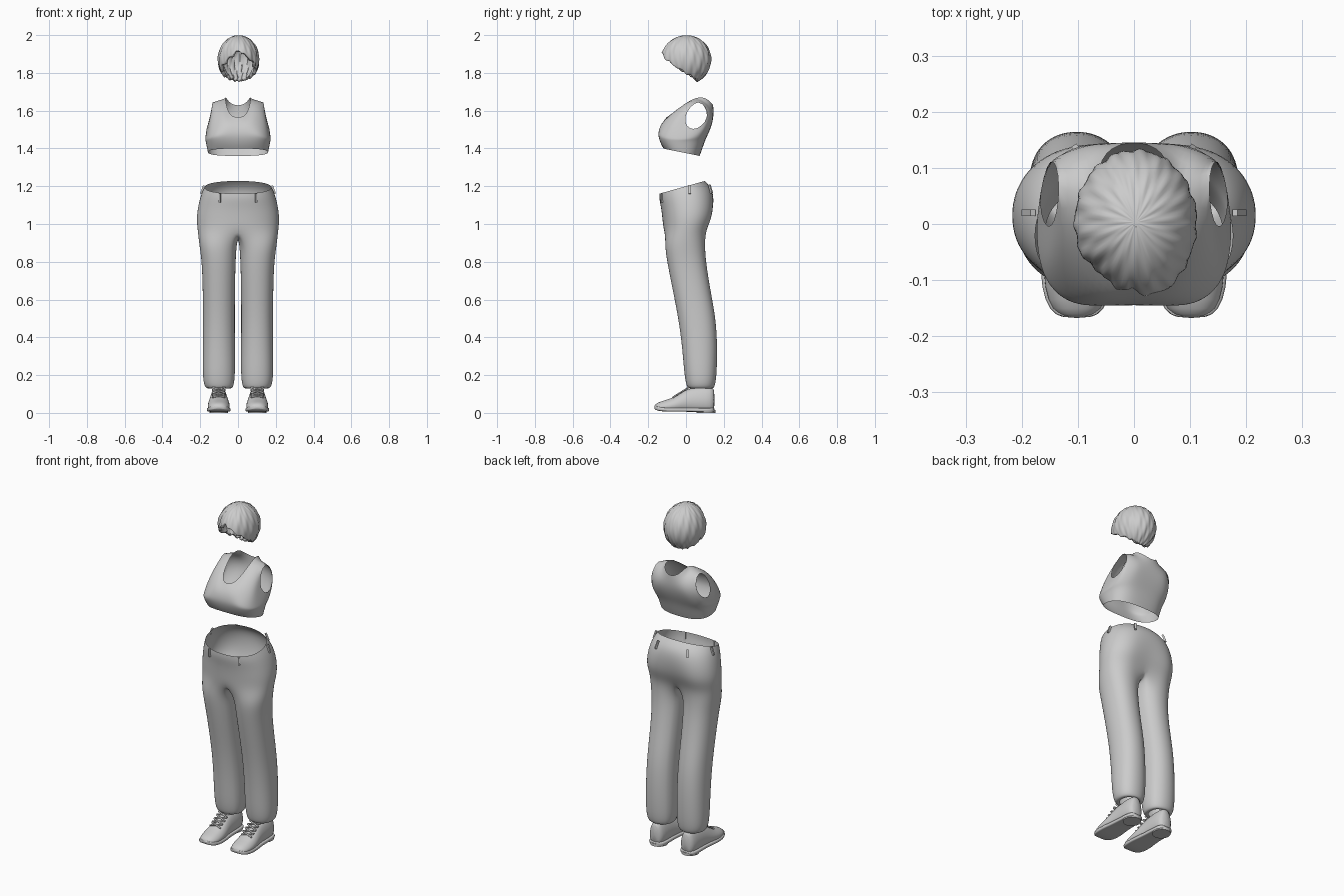
import bpy, bmesh, math
from mathutils import Vector

cube = bpy.data.objects.get("Cube")
if cube:
    bpy.data.objects.remove(cube)

grey = bpy.data.materials.new("plain_grey")
grey.use_nodes = True
grey.diffuse_color = (0.6, 0.6, 0.6, 1)
grey.node_tree.nodes["Principled BSDF"].inputs["Base Color"].default_value = (0.6, 0.6, 0.6, 1)


def finish(name, bm, mirror=True, subdiv=2, smooth=True):
    """Turn a bmesh into a named object with its modifiers."""
    bmesh.ops.remove_doubles(bm, verts=bm.verts, dist=0.0002)
    bmesh.ops.recalc_face_normals(bm, faces=bm.faces)
    mesh = bpy.data.meshes.new(name)
    bm.to_mesh(mesh)
    bm.free()
    mesh.materials.append(grey)
    obj = bpy.data.objects.new(name, mesh)
    bpy.context.collection.objects.link(obj)
    if smooth:
        mesh.shade_smooth()
    if mirror:
        mod = obj.modifiers.new("mirror", 'MIRROR')
        mod.use_clip = True
        mod.merge_threshold = 0.001
    if subdiv:
        mod = obj.modifiers.new("subdivision", 'SUBSURF')
        mod.levels = mod.render_levels = subdiv
    return obj


def add_row(bm, points):
    return [bm.verts.new(p) for p in points]


def bridge(bm, rows, closed=False):
    for a, b in zip(rows, rows[1:]):
        n = len(a)
        for i in range(n if closed else n - 1):
            j = (i + 1) % n
            bm.faces.new((a[i], a[j], b[j], b[i]))


def power(v, p):
    return math.copysign(abs(v) ** p, v)


def oval(t, cx, rx, front, back, p=0.9):
    """Point on an oval; t is -90 at the front, 0 at the outside, 90 at the back."""
    a = math.radians(t)
    mid, half = (front + back) / 2, (back - front) / 2
    c = 0 if abs(abs(t) - 90) < 1e-6 else math.cos(a)
    return cx + rx * power(c, p), mid + half * power(math.sin(a), p)


# Trousers: half a pelvis that closes into a leg below the crotch
OUT, INN = 13, 7
bm = bmesh.new()
rows = []
# height, half width, front, back, slope of the ring, centre dent at the back
for z, rx, front, back, slope, dent in (
        (1.20, .178, -.142, .10, .28, 0), (1.16, .196, -.143, .142, .2, 0),
        (1.10, .212, -.133, .163, .1, .015), (1.03, .222, -.126, .162, 0, .03),
        (.965, .215, -.12, .128, 0, .03)):
    pts = []
    for i in range(OUT):
        t = -90 + 180 * i / (OUT - 1)
        x, y = oval(t, 0, rx, front, back)
        z_here = z + slope * y
        if t > 0:
            y -= dent * math.sin(math.radians(t)) ** 10
        pts.append((x, y, z_here))
    rows.append(add_row(bm, pts))
bridge(bm, rows)

top = rows[-1]
y_back, y_front = top[-1].co.y, top[0].co.y
seam = []
for i in range(1, INN + 1):
    f = i / (INN + 1)
    seam.append((0, y_back + (y_front - y_back) * f, .965 - .045 * math.sin(math.pi * f)))
leg = [top + add_row(bm, seam)]
# height, centre, half width, front, back
for z, cx, rx, front, back in (
        (.89, .107, .100, -.115, .102), (.80, .103, .090, -.102, .107),
        (.65, .102, .086, -.072, .131), (.50, .102, .085, -.042, .160),
        (.35, .102, .086, -.022, .168), (.22, .102, .087, -.012, .165),
        (.155, .102, .082, -.002, .158), (.127, .100, .070, .008, .148),
        (.132, .100, .050, .03, .13)):
    angles = [-135 + 270 * i / (OUT - 1) for i in range(OUT)]
    angles += [135 + 90 * i / (INN + 1) for i in range(1, INN + 1)]
    leg.append(add_row(bm, [(*oval(t, cx, rx, front, back), z) for t in angles]))
bridge(bm, leg, closed=True)
finish("trousers", bm)

# Belt loops
for name, spot, turn, lean in (("front", (.097, -.128, 1.138), 25, 0),
                               ("side", (.188, .02, 1.182), 90, -20),
                               ("back", (.10, .130, 1.185), -35, 20)):
    bpy.ops.mesh.primitive_cube_add(size=1, location=spot)
    obj = bpy.context.object
    obj.name = name + "_belt_loops"
    obj.scale = (.011, .010, .046)
    obj.rotation_euler = (math.radians(lean), 0, math.radians(turn))
    bpy.ops.object.transform_apply(location=True, rotation=True, scale=True)
    obj.data.materials.append(grey)
    obj.modifiers.new("mirror", 'MIRROR')

# Crop top: columns from front centre round to back centre
angles = (-90, -72, -56, -38, -18, 2, 22, 40, 56, 72, 90)
strap_in, strap_out = (.072, .065, 1.695), (.128, .072, 1.685)
edge = ((0, -.112, 1.56), (.055, -.085, 1.575), strap_in, strap_out, (.146, -.03, 1.56),
        (.176, .03, 1.475), (.148, .14, 1.56), strap_out, strap_in, (.055, .135, 1.645),
        (0, .148, 1.62))
bulge = (0, -.02, -.045, -.04, -.015, 0, .01, .06, .07, .02, .008)
bm = bmesh.new()
rows = []
# height, half width, front, back, slope, centre dent, drop at the side
for z, rx, front, back, slope, dent, drop in (
        (1.375, .162, -.125, .075, -.2, .005, 0), (1.405, .168, -.146, .09, -.14, .012, 0),
        (1.455, .174, -.168, .112, -.06, .022, .015), (1.50, .177, -.170, .140, 0, .028, .055)):
    pts = []
    for t in angles:
        x, y = oval(t, 0, rx, front, back, .8)
        a = math.radians(t)
        pts.append((x, y - dent * power(math.sin(a), 9) * (1 if t < 0 else .4),
                    z + slope * y - drop * math.cos(a) ** 2))
    rows.append(add_row(bm, pts))
middle = []
for low, high, push in zip(rows[-1], edge, bulge):
    p = (low.co + Vector(high)) / 2
    middle.append((p.x, p.y + push, p.z))
rows += [add_row(bm, middle), add_row(bm, edge)]
bridge(bm, rows)
finish("crop_top", bm)

# Shoes: sections from toe to heel (y, half width, top, bottom)
sections = ((-.168, .022, .038, .020), (-.155, .045, .054, .012), (-.115, .060, .066, .006),
            (-.06, .061, .084, .006), (-.02, .055, .112, .006), (.02, .050, .132, .006),
            (.08, .049, .14, .004), (.13, .046, .14, .004), (.153, .030, .13, .006))


def shoe_part(name, grow, p, taper, height=None):
    bm = bmesh.new()
    rows = []
    for y, w, high, low in sections:
        if height:
            high = low + height
        pts = []
        for i in range(16):
            a = math.tau * i / 16
            s = power(math.sin(a), p)
            x = (w + grow) * power(math.cos(a), p) * (1 - taper * max(0, s))
            pts.append((.102 + x, y, (high + low) / 2 + (high - low) / 2 * s))
        rows.append(add_row(bm, pts))
    bridge(bm, rows, closed=True)
    bm.faces.new(rows[0])
    bm.faces.new(rows[-1])
    return finish(name, bm, subdiv=1)


shoe_part("shoe_uppers", 0, .7, .3)
shoe_part("shoe_soles", .004, .35, 0, .022)

# Heel blocks
bpy.ops.mesh.primitive_cylinder_add(vertices=24, radius=1, depth=.016, location=(.102, .105, .008))
heel = bpy.context.object
heel.name = "shoe_heels"
heel.scale = (.048, .05, 1)
bpy.ops.object.transform_apply(location=True, rotation=True, scale=True)
heel.data.materials.append(grey)
heel.modifiers.new("mirror", 'MIRROR')

# Laces: crossed rods up the tongue
bm = bmesh.new()
for i in range(4):
    y, z = -.068 + .021 * i, .083 + .013 * i
    for side in (-1, 1):
        a = Vector((.102 - side * .034, y, z - .006))
        b = Vector((.102 + side * .034, y + .018, z + .006))
        spin = (b - a).to_track_quat('Z', 'Y').to_matrix().to_4x4()
        spin.translation = (a + b) / 2 + Vector((0, 0, .006))
        bmesh.ops.create_cone(bm, cap_ends=True, segments=8, radius1=.0045, radius2=.0045,
                              depth=(b - a).length, matrix=spin)
finish("shoe_laces", bm, subdiv=0)

# Hair: a swept shell, short over the face and long at the nape
COLS, ROWS = 96, 28
bm = bmesh.new()
rows = []
for r in range(1, ROWS + 1):
    pts = []
    for c in range(COLS):
        a = math.tau * c / COLS
        swing = abs(math.sin(a / 2)) ** 1.2
        reach = math.radians(68 + 86 * swing + 2.5 * math.sin(a * 13))
        phi = reach * r / ROWS
        fade = math.sin(min(phi, 1.57))
        wave = .016 * math.sin(a * 15 + phi * 4) + .011 * math.sin(a * 26 - phi * 6)
        fringe = .07 * math.exp(-((a - .35) / .45) ** 2) - .09 * math.exp(-((a - 5.6) / .3) ** 2)
        k = 1 + fade * (wave + fringe)
        pts.append((.003 + .109 * k * math.sin(phi) * math.sin(a),
                    .003 - .129 * k * math.sin(phi) * math.cos(a),
                    1.87 + .129 * (1 + fade * wave) * math.cos(phi)))
    rows.append(add_row(bm, pts))
bridge(bm, rows, closed=True)
crown = bm.verts.new((.003, .003, 1.999))
for c in range(COLS):
    bm.faces.new((crown, rows[0][c], rows[0][(c + 1) % COLS]))
hair = finish("hair", bm, mirror=False, subdiv=0)
shell = hair.modifiers.new("thickness", 'SOLIDIFY')
shell.thickness = .018
shell.offset = -1
